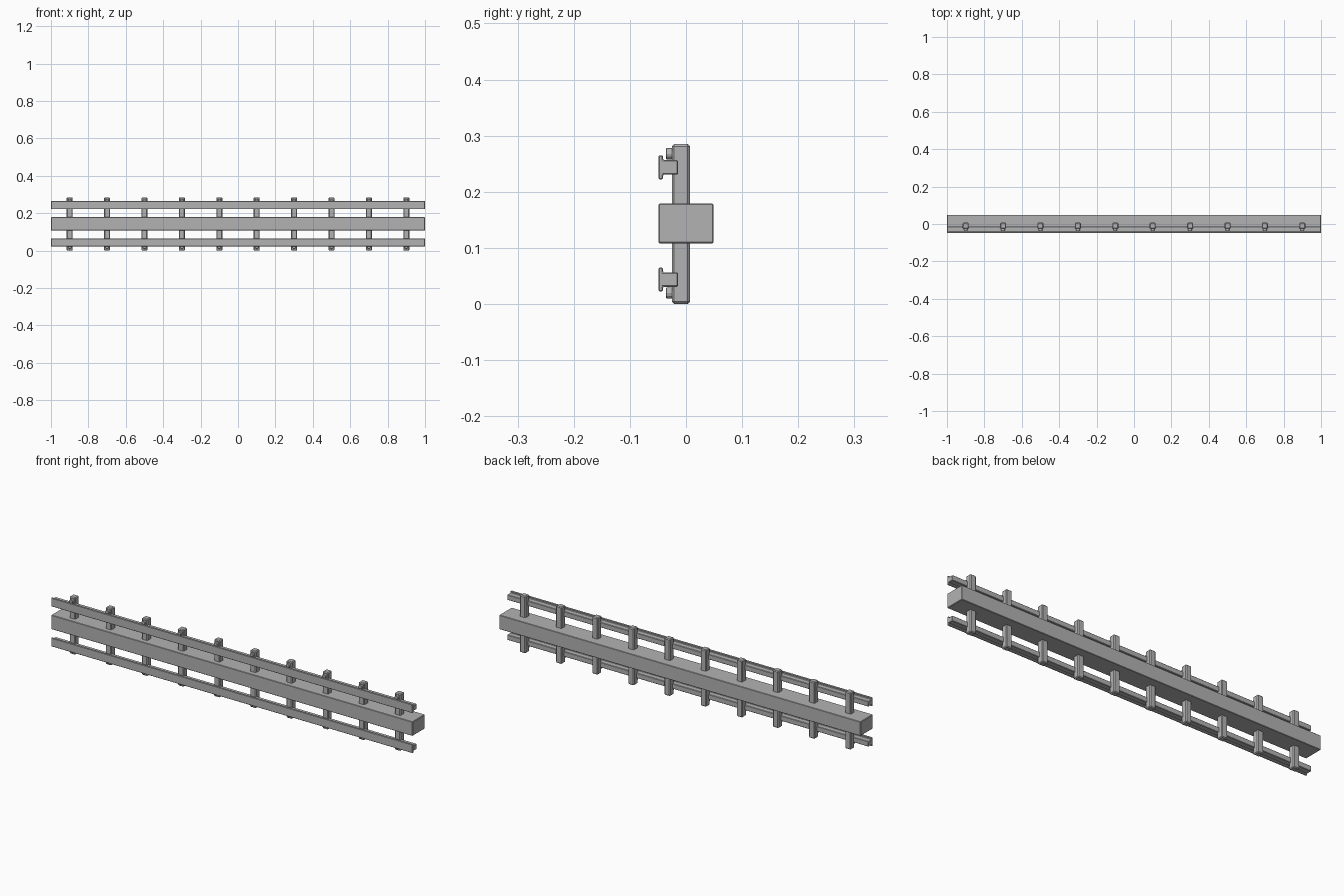
import bpy, bmesh
from math import radians
from mathutils import Matrix

cube = bpy.data.objects.get("Cube")
if cube:
    bpy.data.objects.remove(cube, do_unlink=True)

grey = bpy.data.materials.new("plain grey")
grey.use_nodes = True
colour = (0.45, 0.45, 0.45, 1)
grey.diffuse_color = colour
grey.node_tree.nodes["Principled BSDF"].inputs["Base Color"].default_value = colour

LENGTH, HEIGHT, POSTS, SPACING = 2.0, 0.285, 10, 0.2
MID = HEIGHT / 2 + 0.001


def finish(name, bm, bevel):
    mesh = bpy.data.meshes.new(name)
    bmesh.ops.recalc_face_normals(bm, faces=bm.faces)
    bm.to_mesh(mesh)
    bm.free()
    mesh.materials.append(grey)
    ob = bpy.data.objects.new(name, mesh)
    bpy.context.collection.objects.link(ob)
    mod = ob.modifiers.new("soft edges", "BEVEL")
    mod.width = bevel
    mod.segments = 1
    mod.limit_method = "ANGLE"
    mod.angle_limit = radians(50)
    return ob


def box(name, x, y, z, bevel):
    """Box from (low, high) pairs on each axis."""
    bm = bmesh.new()
    size = [b - a for a, b in (x, y, z)]
    mid = [(a + b) / 2 for a, b in (x, y, z)]
    bmesh.ops.create_cube(bm, size=1, matrix=Matrix.Translation(mid) @ Matrix.Diagonal((*size, 1)))
    return finish(name, bm, bevel)


def rail(name, z):
    """T-shaped rail: a tall front plate with a thick web behind."""
    half = [(-0.049, 0.0215), (-0.041, 0.0215), (-0.041, 0.013), (-0.014, 0.013)]
    outline = half + [(y, -h) for y, h in reversed(half)]
    bm = bmesh.new()
    face = bm.faces.new([bm.verts.new((-LENGTH / 2, y, z + h)) for y, h in outline])
    swept = bmesh.ops.extrude_face_region(bm, geom=[face])["geom"]
    bmesh.ops.translate(bm, vec=(LENGTH, 0, 0),
                        verts=[v for v in swept if isinstance(v, bmesh.types.BMVert)])
    return finish(name, bm, 0.002)


def bolt(name, x, z):
    """Round bolt head on the front of a post."""
    bm = bmesh.new()
    place = Matrix.Translation((x, -0.029, z)) @ Matrix.Rotation(radians(90), 4, "X")
    bmesh.ops.create_cone(bm, cap_ends=True, segments=12, radius1=0.01, radius2=0.01,
                          depth=0.014, matrix=place)
    return finish(name, bm, 0.0015)


# Central beam
box("main_beam", (-LENGTH / 2, LENGTH / 2), (-0.049, 0.049), (0.108, 0.179), 0.002)

# Rails above and below the beam
for side, sign in (("upper", 1), ("lower", -1)):
    rail(side + "_rail", MID + sign * 0.1)

# Cross posts with a bolt head at each end
for i in range(POSTS):
    x = (i - (POSTS - 1) / 2) * SPACING
    box(f"post_{i + 1}", (x - 0.016, x + 0.016), (-0.025, 0.007), (0, HEIGHT), 0.004)
    for side, sign in (("upper", 1), ("lower", -1)):
        bolt(f"{side}_bolt_{i + 1}", x, MID + sign * 0.124)
